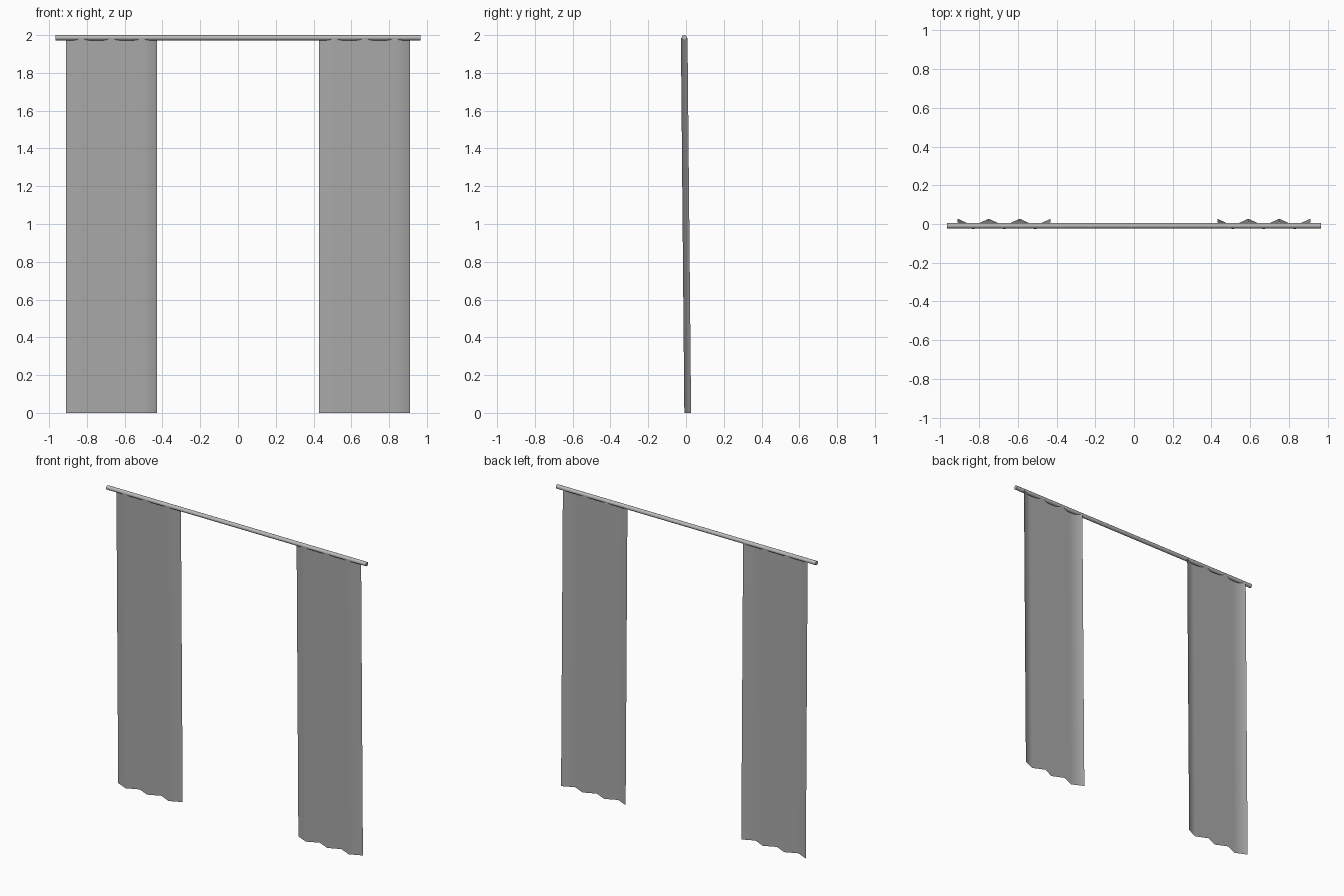
import bpy, math

if "Cube" in bpy.data.objects:
    bpy.data.objects.remove(bpy.data.objects["Cube"])


def material(name, value):
    m = bpy.data.materials.new(name)
    m.diffuse_color = (value, value, value, 1)
    m.use_nodes = True
    m.node_tree.nodes["Principled BSDF"].inputs["Base Color"].default_value = m.diffuse_color
    return m


rod_grey = material("rod grey", 0.5)
fabric_grey = material("fabric grey", 0.4)

# Curtain rod
bpy.ops.mesh.primitive_cylinder_add(vertices=12, radius=0.0137, depth=1.93,
                                    location=(0, -0.009, 1.9863),
                                    rotation=(0, math.pi / 2, 0))
rod = bpy.context.object
rod.name = "curtain_rod"
rod.data.materials.append(rod_grey)
bpy.ops.object.shade_smooth_by_angle(angle=math.radians(40))


# Pleated curtain sheet, leaning slightly back toward the floor
def curtain(name, x0, x1, folds=6):
    verts, faces = [], []
    for i in range(folds + 1):
        x = x0 + (x1 - x0) * i / folds
        back = i % 2 == 0
        verts.append((x, 0.027 if back else -0.009, 0))
        verts.append((x, 0.008 if back else -0.027, 1.985))
    for i in range(folds):
        a = 2 * i
        faces.append((a, a + 2, a + 3, a + 1))
    mesh = bpy.data.meshes.new(name)
    mesh.from_pydata(verts, [], faces)
    mesh.materials.append(fabric_grey)
    mesh.shade_smooth()
    bpy.context.collection.objects.link(bpy.data.objects.new(name, mesh))


curtain("left_curtain", -0.91, -0.43)
curtain("right_curtain", 0.43, 0.91)
